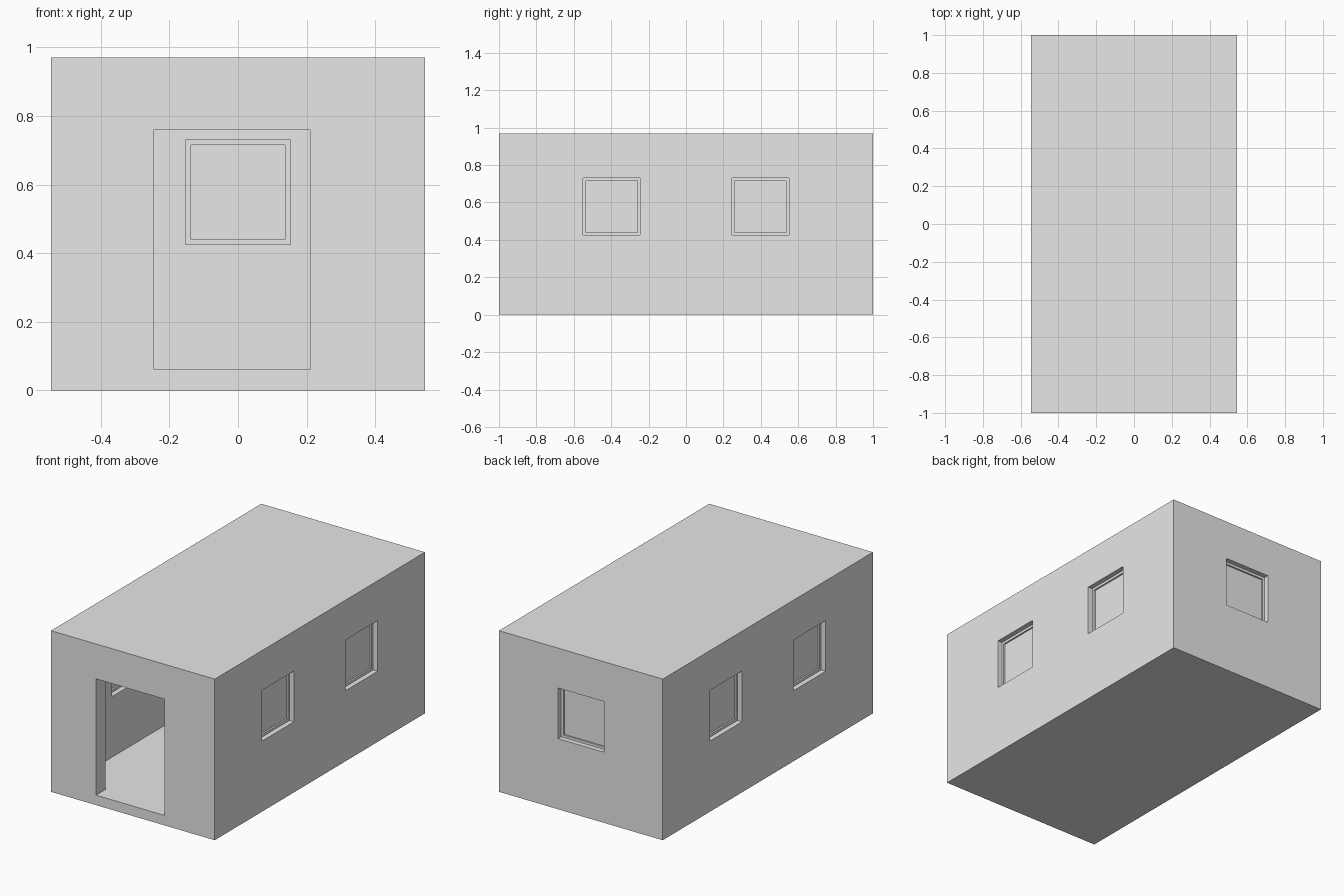
import bpy
from mathutils import Vector

if "Cube" in bpy.data.objects:
    bpy.data.objects.remove(bpy.data.objects["Cube"], do_unlink=True)

# One plain grey for the whole building
grey = bpy.data.materials.new("plain grey")
grey.use_nodes = True
colour = (0.8, 0.8, 0.8, 1)
grey.diffuse_color = colour
grey.node_tree.nodes["Principled BSDF"].inputs["Base Color"].default_value = colour

HALF_W, HALF_L, HEIGHT = 0.545, 1.0, 0.97
WALL, SLAB = 0.09, 0.06
OPENING, RIM, SILL_MID = 0.305, 0.015, 0.5775
FRAME_DEPTH, PANE_DEPTH = 0.03, 0.01


def box(name, low, high):
    """Axis-aligned box between two corners."""
    low, high = Vector(low), Vector(high)
    bpy.ops.mesh.primitive_cube_add(size=1, location=(low + high) / 2)
    obj = bpy.context.object
    obj.name = name
    obj.scale = high - low
    bpy.ops.object.transform_apply(location=False, rotation=False, scale=True)
    obj.data.materials.append(grey)
    return obj


def wall_box(name, centre, along_x, width, depth):
    """Square upright slab set in a wall; depth runs through the wall."""
    size = Vector((width, depth, width) if along_x else (depth, width, width))
    return box(name, centre - size / 2, centre + size / 2)


def cut(target, cutter):
    """Subtract a cutter and throw it away."""
    cutter.hide_render = True
    mod = target.modifiers.new("cut", "BOOLEAN")
    mod.operation, mod.solver, mod.object = "DIFFERENCE", "EXACT", cutter
    bpy.context.view_layer.objects.active = target
    bpy.ops.object.modifier_apply(modifier=mod.name)
    bpy.data.objects.remove(cutter, do_unlink=True)


# Hollow shell with a doorway in the front wall
shell = box("building_shell", (-HALF_W, -HALF_L, 0), (HALF_W, HALF_L, HEIGHT))
cut(shell, box("room_cutter", (WALL - HALF_W, WALL - HALF_L, SLAB),
               (HALF_W - WALL, HALF_L - WALL, HEIGHT - SLAB)))
cut(shell, box("door_cutter", (-0.245, -HALF_L - 0.1, SLAB),
               (0.21, -HALF_L + WALL + 0.1, 0.76)))

# Windows: two in each long wall, one in the back wall
mid_x, mid_y = HALF_W - WALL / 2, HALF_L - WALL / 2
windows = [("back", 0, mid_y, True)]
for side, sign in (("left", 1), ("right", -1)):
    for place, y in (("front", -0.398), ("rear", 0.398)):
        windows.append((side + "_" + place, sign * mid_x, y, False))

for label, x, y, along_x in windows:
    centre = Vector((x, y, SILL_MID))
    cut(shell, wall_box("window_cutter", centre, along_x, OPENING, WALL * 2))
    frame = wall_box(label + "_window_frame", centre, along_x, OPENING, FRAME_DEPTH)
    inner = OPENING - 2 * RIM
    cut(frame, wall_box("pane_cutter", centre, along_x, inner, WALL))
    wall_box(label + "_window_pane", centre, along_x, inner, PANE_DEPTH)
